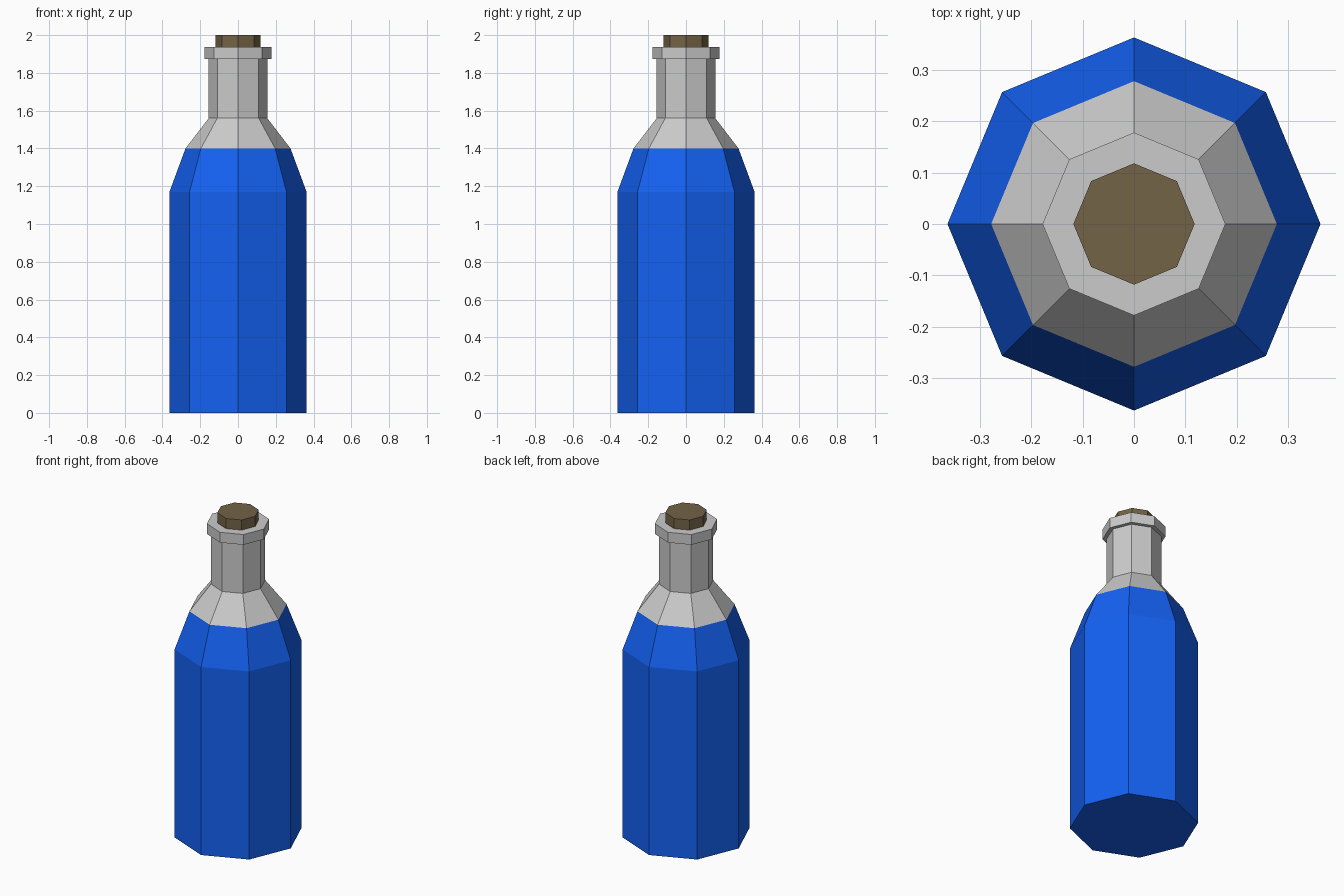
import bpy, bmesh
from math import cos, sin, pi

if "Cube" in bpy.data.objects:
    bpy.data.objects.remove(bpy.data.objects["Cube"])

SIDES = 8


def material(name, color):
    m = bpy.data.materials.new(name)
    m.diffuse_color = (*color, 1)
    m.use_nodes = True
    m.node_tree.nodes["Principled BSDF"].inputs["Base Color"].default_value = m.diffuse_color
    return m


def lathe(name, profile, mat=None, cap_bottom=False, cap_top=False):
    """Spin (radius, z) points into a flat-shaded octagonal shell."""
    bm = bmesh.new()
    rings = [[bm.verts.new((r * cos(2 * pi * i / SIDES), r * sin(2 * pi * i / SIDES), z))
              for i in range(SIDES)] for r, z in profile]
    for a, b in zip(rings, rings[1:]):
        for i in range(SIDES):
            j = (i + 1) % SIDES
            bm.faces.new((a[i], a[j], b[j], b[i]))
    if cap_bottom:
        bm.faces.new(rings[0][::-1])
    if cap_top:
        bm.faces.new(rings[-1])
    mesh = bpy.data.meshes.new(name)
    bm.to_mesh(mesh)
    bm.free()
    ob = bpy.data.objects.new(name, mesh)
    bpy.context.collection.objects.link(ob)
    if mat:
        mesh.materials.append(mat)
    return ob


blue = material("blue", (0.007, 0.12, 0.9))
brown = material("cork_brown", (0.17, 0.125, 0.062))

# Blue lower bottle, open where it meets the clear shoulder
lathe("bottle_body", [(0.363, 0), (0.363, 1.17), (0.278, 1.4)], blue, cap_bottom=True)

# Shoulder, neck and lip, closing in around the cork
lathe("bottle_neck", [(0.278, 1.4), (0.155, 1.56), (0.155, 1.873),
                      (0.178, 1.873), (0.178, 1.937), (0.118, 1.937)])

# Cork, seated slightly inside the lip
lathe("cork", [(0.118, 1.9), (0.118, 2.0)], brown, cap_bottom=True, cap_top=True)
